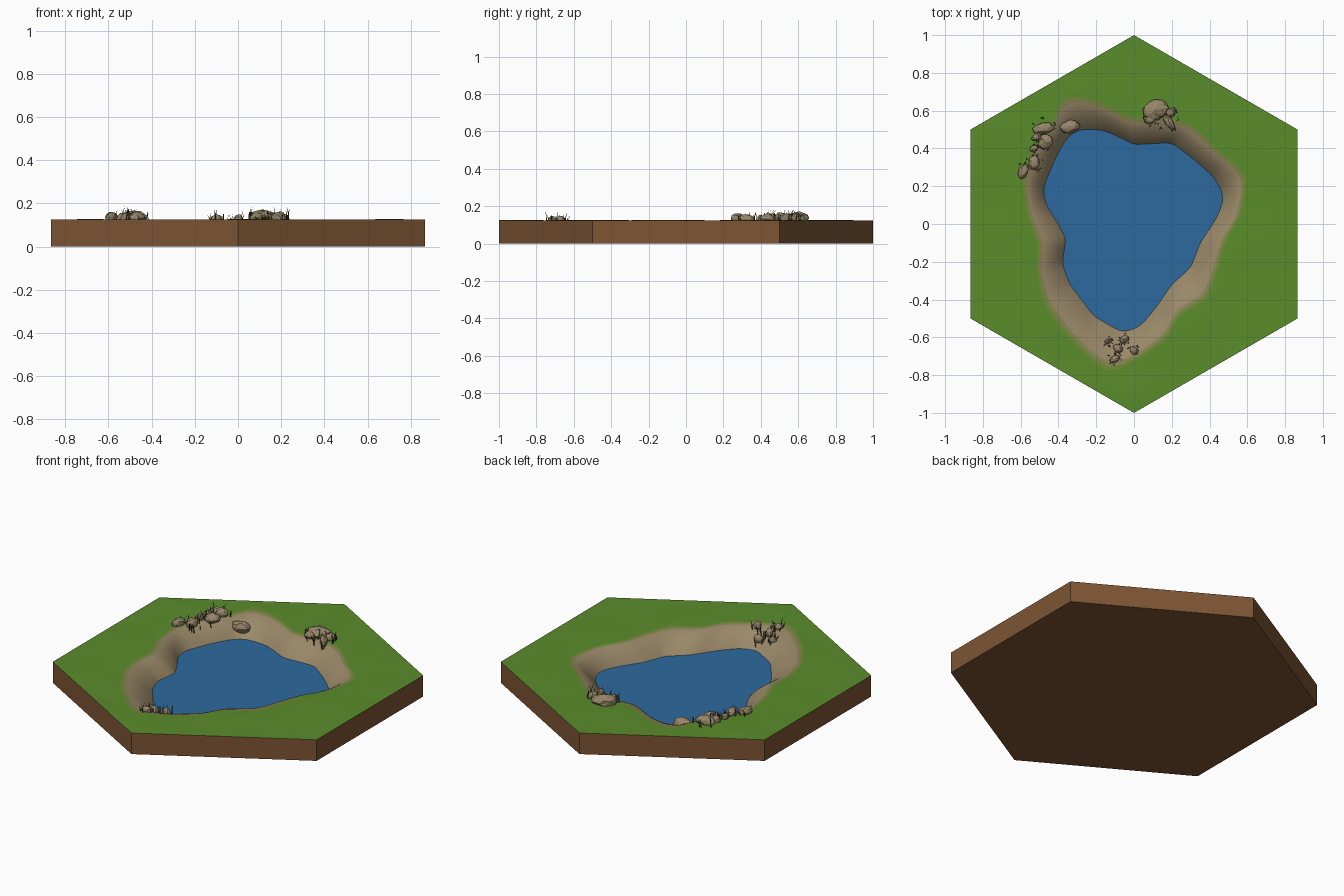
import bpy, bmesh, math, random
from mathutils import Vector, Matrix, noise

if "Cube" in bpy.data.objects:
    bpy.data.objects.remove(bpy.data.objects["Cube"])

random.seed(7)
N, TOP, WATER = 180, 0.125, 0.03


def material(name, rgb):
    m = bpy.data.materials.new(name)
    m.diffuse_color = (*rgb, 1)
    m.use_nodes = True
    m.node_tree.nodes["Principled BSDF"].inputs["Base Color"].default_value = m.diffuse_color
    return m


GRASS = material("grass", (0.102, 0.262, 0.024))
EDGE = material("sandy_grass", (0.15, 0.25, 0.036))
EDGE2 = material("grassy_sand", (0.225, 0.235, 0.075))
SAND = material("sand", (0.325, 0.25, 0.14))
BLUE = material("water_blue", (0.026, 0.144, 0.342))
SOIL = material("soil", (0.205, 0.091, 0.034))
STONE = material("stone", (0.31, 0.235, 0.14))
REED = material("reed_green", (0.045, 0.07, 0.015))

# outlines of the waterline and of the sandy bank, seen from above
WATERLINE = [(.47, .11), (.47, .16), (.43, .24), (.32, .34), (.20, .43), (0, .42), (-.12, .48),
             (-.18, .50), (-.30, .50), (-.36, .45), (-.42, .34), (-.48, .19), (-.47, .11),
             (-.40, 0), (-.36, -.08), (-.38, -.21), (-.34, -.32), (-.21, -.49), (-.06, -.575),
             (.03, -.545), (.11, -.45), (.20, -.32), (.30, -.23), (.35, -.10), (.43, .02)]
BANK = [(.60, .25), (.57, .05), (.49, -.08), (.43, -.29), (.39, -.40), (.23, -.49), (.18, -.61),
        (.03, -.71), (-.12, -.79), (-.21, -.74), (-.37, -.58), (-.48, -.42), (-.52, -.26),
        (-.51, -.11), (-.57, .05), (-.59, .21), (-.56, .37), (-.43, .53), (-.40, .66),
        (-.32, .69), (-.18, .65), (-.02, .56), (.16, .58), (.32, .52), (.46, .38), (.53, .33)]


def polar(points):
    """Radius of a star-shaped outline at N even angles, slightly rounded."""
    tau = 2 * math.pi
    pr = sorted((math.atan2(y, x) % tau, math.hypot(x, y)) for x, y in points)
    pr = [(pr[-1][0] - tau, pr[-1][1])] + pr + [(pr[0][0] + tau, pr[0][1])]
    out = []
    for i in range(N):
        a = tau * i / N
        for (a0, r0), (a1, r1) in zip(pr, pr[1:]):
            if a0 <= a <= a1:
                # straight line between the two outline points
                p0 = Vector((math.cos(a0), math.sin(a0))) * r0
                p1 = Vector((math.cos(a1), math.sin(a1))) * r1
                d, e = Vector((math.cos(a), math.sin(a))), p1 - p0
                out.append((p0.x * e.y - p0.y * e.x) / (d.x * e.y - d.y * e.x))
                break
    for _ in range(3):
        out = [(out[i - 1] + 2 * out[i] + out[(i + 1) % N]) / 4 for i in range(N)]
    return out


INNER, OUTER = polar(WATERLINE), polar(BANK)
HEX = [math.sqrt(.75) / math.cos(math.radians((360 * i / N + 30) % 60 - 30)) for i in range(N)]


def ring(bm, radii, height):
    vs = []
    for i, r in enumerate(radii):
        a = 2 * math.pi * i / N
        x, y = r * math.cos(a), r * math.sin(a)
        vs.append(bm.verts.new((x, y, height(x, y))))
    return vs


def bridge(bm, a, b, mat):
    for i in range(N):
        j = (i + 1) % N
        bm.faces.new((a[i], a[j], b[j], b[i])).material_index = mat


def fan(bm, vs, z, mat):
    c = bm.verts.new((0, 0, z))
    for i in range(N):
        bm.faces.new((vs[i], vs[(i + 1) % N], c)).material_index = mat


def finish(name, bm, mats, smooth=False):
    me = bpy.data.meshes.new(name)
    bm.to_mesh(me)
    bm.free()
    for m in mats:
        me.materials.append(m)
    ob = bpy.data.objects.new(name, me)
    bpy.context.collection.objects.link(ob)
    if smooth:
        bpy.context.view_layer.objects.active = ob
        ob.select_set(True)
        bpy.ops.object.shade_smooth_by_angle(angle=math.radians(40))
        ob.select_set(False)
    return ob


def bank_z(t):
    return TOP - (TOP - WATER) * max(0, t) ** 2


def ground(x, y):
    i = round(math.atan2(y, x) / (2 * math.pi) * N) % N
    return bank_z(min(1, (OUTER[i] - math.hypot(x, y)) / (OUTER[i] - INNER[i])))


# terrain: gently uneven lawn, sandy slope and pond bed
bm = bmesh.new()
prev = ring(bm, HEX, lambda x, y: TOP)
for k in (.25, .5, .75, 1):
    bump = .004 if k < 1 else 0
    cur = ring(bm, [h + (o - h) * k for h, o in zip(HEX, OUTER)],
               lambda x, y: TOP + bump * noise.noise(Vector((x * 5, y * 5, 0))))
    bridge(bm, prev, cur, 0)
    prev = cur
for t, mat in ((.09, 1), (.2, 2), (.35, 3), (.5, 3), (.65, 3), (.8, 3), (.9, 3), (1, 3), (1.08, 3)):
    cur = ring(bm, [o + (w - o) * t for o, w in zip(OUTER, INNER)], lambda x, y: bank_z(t))
    bridge(bm, prev, cur, mat)
    prev = cur
fan(bm, prev, .012, 3)
finish("terrain", bm, [GRASS, EDGE, EDGE2, SAND], True)

# soil block: six walls and the underside
bm = bmesh.new()
corners = [(math.cos(math.radians(30 + 60 * k)), math.sin(math.radians(30 + 60 * k))) for k in range(6)]
low = [bm.verts.new((x, y, 0)) for x, y in corners]
high = [bm.verts.new((x, y, TOP)) for x, y in corners]
bm.faces.new(low[::-1])
for k in range(6):
    j = (k + 1) % 6
    bm.faces.new((low[k], low[j], high[j], high[k]))
finish("soil_block", bm, [SOIL])

# water surface
bm = bmesh.new()
fan(bm, ring(bm, [r * 1.002 for r in INNER], lambda x, y: WATER), WATER, 0)
finish("pond_water", bm, [BLUE])

# stones: x, y, length, width, height, turn in degrees
STONES = {
    "west": [(-.48, .505, .12, .065, .045, 10), (-.47, .435, .085, .075, .042, 60),
             (-.53, .40, .045, .035, .03, 20), (-.53, .325, .085, .06, .042, 80),
             (-.585, .28, .085, .05, .038, 65), (-.515, .46, .06, .04, .035, 30)],
    "bank": [(-.34, .515, .11, .07, .05, 8)],
    "north": [(.115, .605, .145, .11, .045, 10), (.185, .54, .095, .045, .04, -55),
              (.195, .59, .06, .05, .038, 40), (.085, .555, .065, .05, .035, 15)],
    "south": [(-.05, -.61, .055, .04, .04, 20), (-.085, -.66, .055, .045, .04, -40),
              (-.10, -.715, .06, .035, .032, 25), (0, -.67, .055, .042, .035, -45),
              (-.135, -.62, .045, .025, .03, 20)],
}
for group, rows in STONES.items():
    bm = bmesh.new()
    for x, y, l, w, h, turn in rows:
        made = bmesh.ops.create_icosphere(bm, subdivisions=2, radius=1)["verts"]
        place = (Matrix.Translation((x, y, ground(x, y) + h * .3))
                 @ Matrix.Rotation(math.radians(turn), 4, "Z")
                 @ Matrix.Diagonal((l / 2, w / 2, h * .7, 1)))
        for v in made:
            v.co = place @ (v.co * random.uniform(.88, 1.1))
    finish(group + "_stones", bm, [STONE])

# reeds: thin bent blades growing between the stones
for group, count in (("west", 34), ("north", 34), ("south", 24)):
    bm = bmesh.new()
    for _ in range(count):
        sx, sy, l, w, *_rest = random.choice(STONES[group])
        a = random.uniform(0, 2 * math.pi)
        p = Vector((sx + l * .55 * math.cos(a), sy + l * .5 * math.sin(a), 0))
        p.z = ground(p.x, p.y) - .004
        h = random.uniform(.03, .068)
        lean = Vector((random.uniform(-.016, .016), random.uniform(-.016, .016), 0))
        rows = []
        for s, r in ((0, .003), (.55, .0024)):
            c = p + lean * s * s + Vector((0, 0, h * s))
            rows.append([bm.verts.new(c + Vector((r * math.cos(q), r * math.sin(q), 0)))
                         for q in (a, a + 2.1, a + 4.2)])
        tip = bm.verts.new(p + lean + Vector((0, 0, h)))
        for i in range(3):
            j = (i + 1) % 3
            bm.faces.new((rows[0][i], rows[0][j], rows[1][j], rows[1][i]))
            bm.faces.new((rows[1][i], rows[1][j], tip))
    finish(group + "_reeds", bm, [REED])
